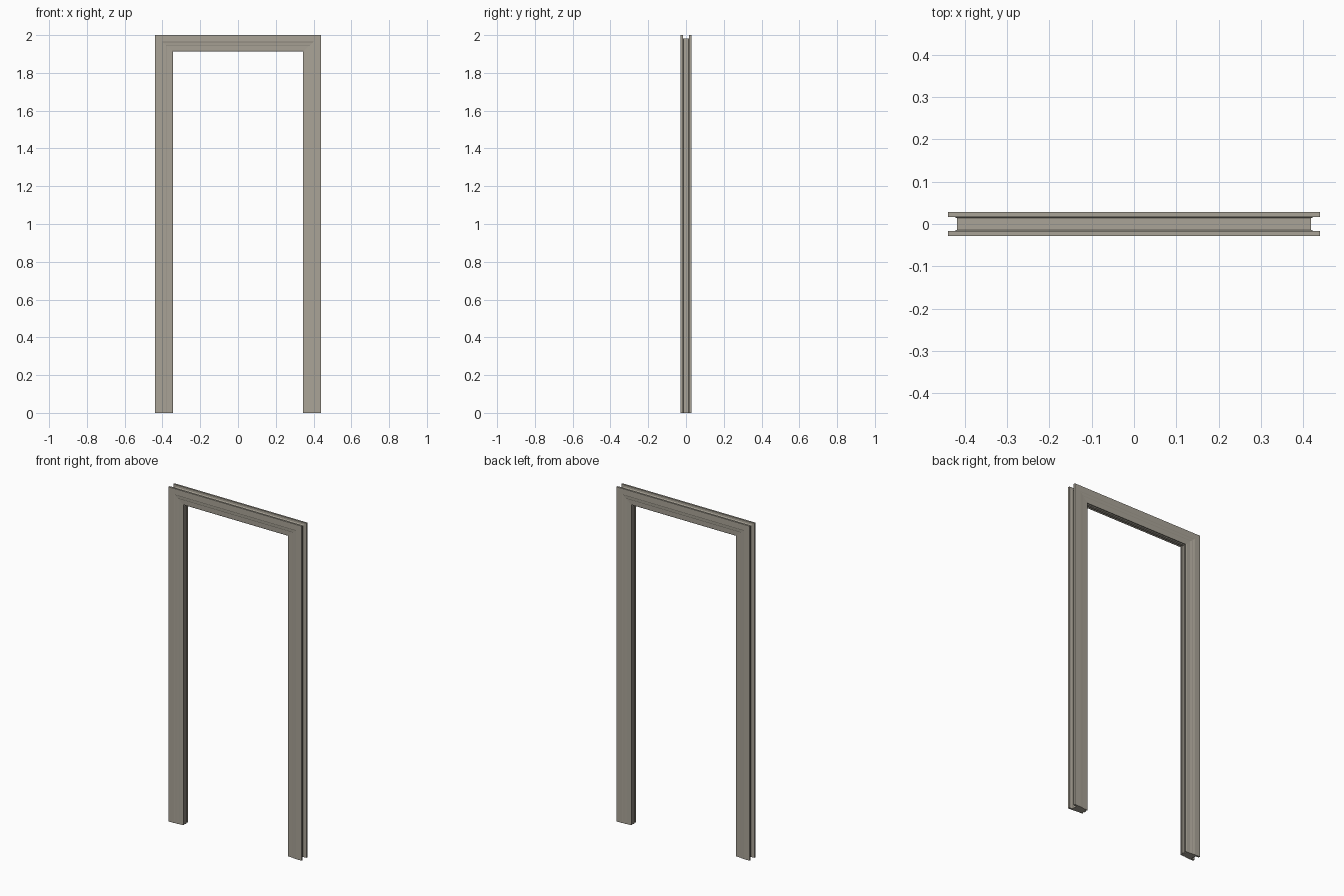
import bpy, bmesh

if "Cube" in bpy.data.objects:
    bpy.data.objects.remove(bpy.data.objects["Cube"])

HALF_W, HEIGHT = 0.44, 2.0
TOP_RATIO = 0.9     # head section is slightly narrower than the legs


def sweep(name, profile):
    """Sweep a closed (inset, y) profile up the left leg, across the head, down the right."""
    bm = bmesh.new()
    rings = []
    for side, at_top in ((-1, 0), (-1, 1), (1, 1), (1, 0)):
        ring = []
        for d, y in profile:
            z = HEIGHT - d * TOP_RATIO if at_top else 0.0
            ring.append(bm.verts.new((side * (HALF_W - d), y, z)))
        rings.append(ring)
    n = len(profile)
    for a, b in zip(rings, rings[1:]):
        for i in range(n):
            j = (i + 1) % n
            bm.faces.new((a[i], a[j], b[j], b[i]))
    bm.faces.new(rings[0])
    bm.faces.new(rings[-1])
    bmesh.ops.recalc_face_normals(bm, faces=bm.faces)
    mesh = bpy.data.meshes.new(name)
    bm.to_mesh(mesh)
    bm.free()
    ob = bpy.data.objects.new(name, mesh)
    bpy.context.collection.objects.link(ob)
    mat = bpy.data.materials.get("painted_trim")
    if mat is None:
        mat = bpy.data.materials.new("painted_trim")
        mat.diffuse_color = (0.40, 0.37, 0.31, 1)
        mat.use_nodes = True
        mat.node_tree.nodes["Principled BSDF"].inputs["Base Color"].default_value = mat.diffuse_color
    mesh.materials.append(mat)
    return ob


# Moulded architraves on the front and back
trim = [(0, 0.017), (0, 0.028), (0.038, 0.028), (0.042, 0.0265), (0.058, 0.0255),
        (0.062, 0.024), (0.090, 0.023), (0.095, 0.021), (0.095, 0.017)]
sweep("back_architrave", trim)
sweep("front_architrave", [(d, -y) for d, y in trim])

# Lining between them, flared slightly where it meets the trim
sweep("lining", [(0.014, -0.017), (0.021, -0.014), (0.021, 0.014), (0.014, 0.017),
                 (0.088, 0.017), (0.088, -0.017)])

# Central stop strip
sweep("door_stop", [(0.088, -0.008), (0.088, 0.008), (0.095, 0.008), (0.095, -0.008)])
